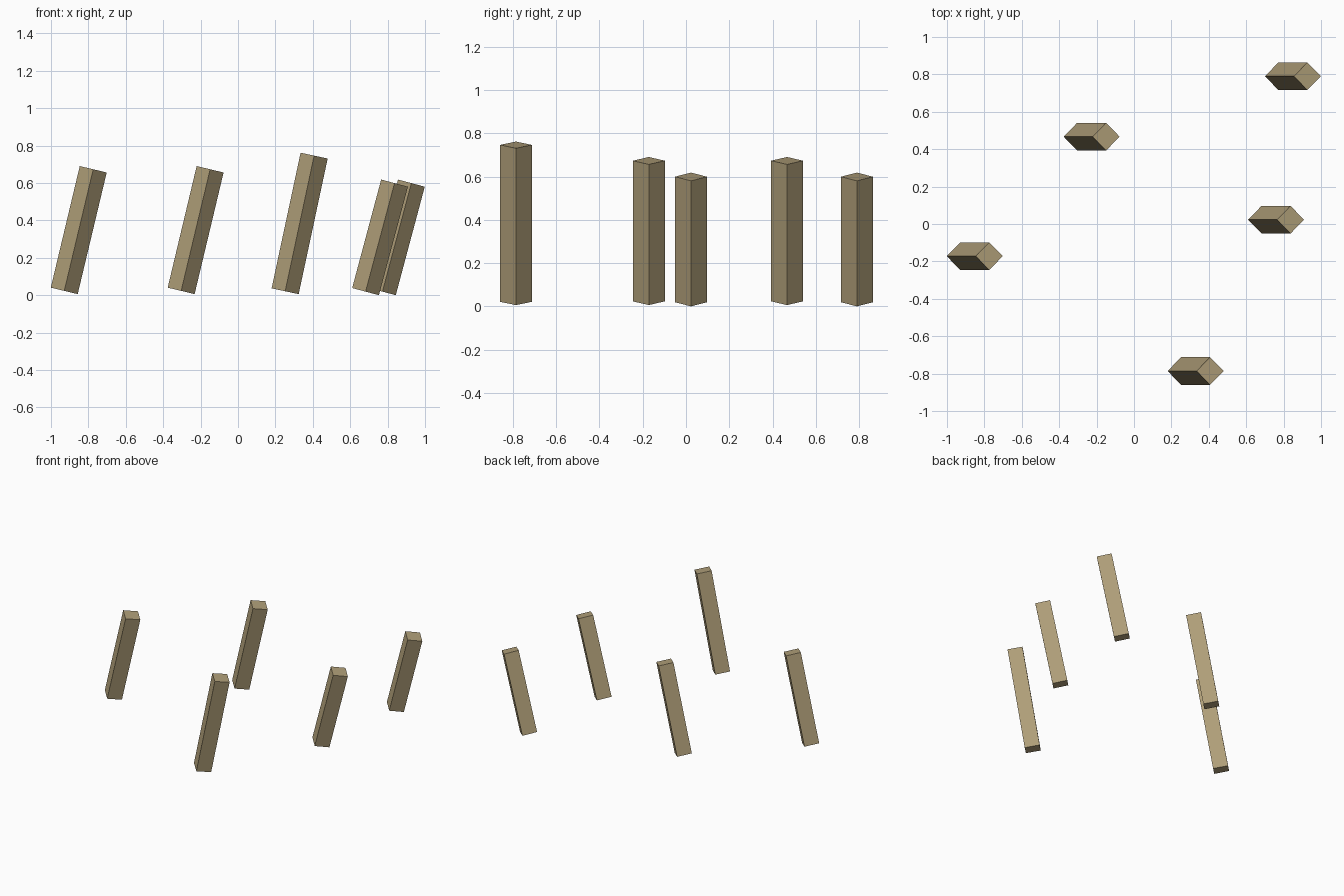
import bpy
from math import atan2
from mathutils import Vector

cube = bpy.data.objects.get("Cube")
if cube:
    bpy.data.objects.remove(cube, do_unlink=True)

# Weathered wood
wood = bpy.data.materials.new("tan_wood")
wood.use_nodes = True
color = (0.434, 0.347, 0.192, 1.0)
wood.diffuse_color = color
wood.node_tree.nodes["Principled BSDF"].inputs["Base Color"].default_value = color

RADIUS = 0.074   # half the diagonal of the square section
LEAN = 0.155     # every post leans the same distance towards +x


def post(name, x, y, z_bottom, z_top):
    """Square post set cornerwise, its ends cut square to its leaning axis."""
    bottom = Vector((x, y, z_bottom))
    top = Vector((x + LEAN, y, z_top))
    axis = top - bottom
    bpy.ops.mesh.primitive_cylinder_add(
        vertices=4, radius=RADIUS, depth=axis.length,
        location=(bottom + top) / 2, rotation=(0, atan2(axis.x, axis.z), 0))
    obj = bpy.context.object
    obj.name = name
    obj.data.materials.append(wood)


# Five scattered leaning posts
post("right_post", -0.929, -0.172, 0.023, 0.673)
post("middle_back_post", -0.304, 0.467, 0.023, 0.673)
post("tall_front_post", 0.252, -0.786, 0.021, 0.746)
post("left_post", 0.682, 0.023, 0.019, 0.599)
post("left_back_post", 0.772, 0.79, 0.019, 0.599)
